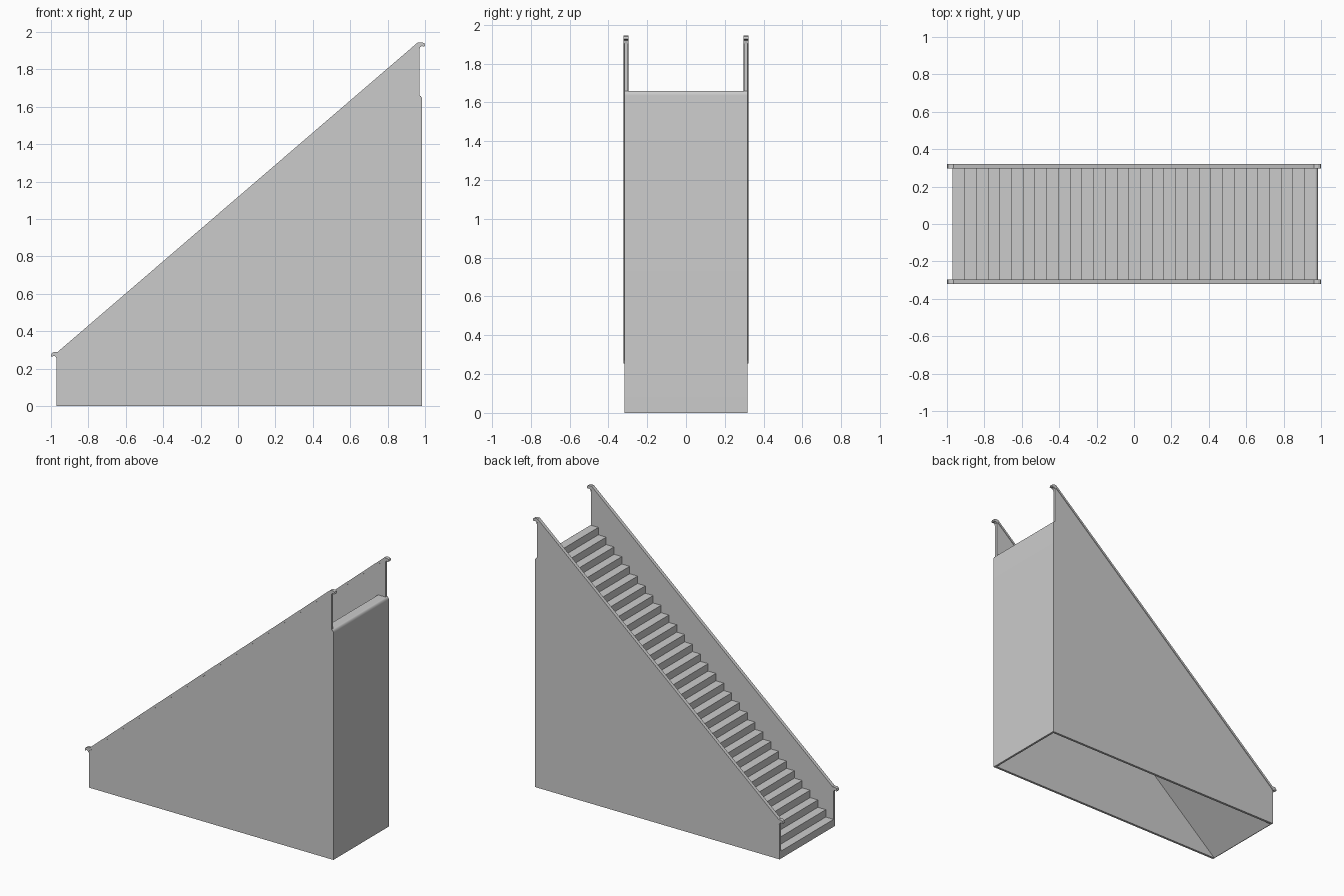
import bpy
import bmesh
from math import sin, cos, pi, radians

cube = bpy.data.objects.get("Cube")
if cube:
    bpy.data.objects.remove(cube, do_unlink=True)

grey = bpy.data.materials.new("plain_grey")
grey.use_nodes = True
COLOUR = (0.6, 0.6, 0.6, 1)
grey.diffuse_color = COLOUR
grey.node_tree.nodes["Principled BSDF"].inputs["Base Color"].default_value = COLOUR


def prism(name, profile, y0, y1, smooth=False):
    """Extrude an x-z profile from y0 to y1."""
    bm = bmesh.new()
    face = bm.faces.new([bm.verts.new((x, y0, z)) for x, z in profile])
    out = bmesh.ops.extrude_face_region(bm, geom=[face])
    verts = [v for v in out["geom"] if isinstance(v, bmesh.types.BMVert)]
    bmesh.ops.translate(bm, verts=verts, vec=(0, y1 - y0, 0))
    bmesh.ops.recalc_face_normals(bm, faces=bm.faces)
    mesh = bpy.data.meshes.new(name)
    bm.to_mesh(mesh)
    bm.free()
    mesh.materials.append(grey)
    obj = bpy.data.objects.new(name, mesh)
    bpy.context.collection.objects.link(obj)
    if smooth:
        bpy.ops.object.select_all(action='DESELECT')
        obj.select_set(True)
        bpy.context.view_layer.objects.active = obj
        bpy.ops.object.shade_smooth_by_angle(angle=radians(40))
    return obj


LOW, HIGH, END = -0.97, 0.97, 0.985
STEPS, TOP = 31, 1.66
RUN, RISE = 0.0627, TOP / STEPS
INNER, OUTER = 0.30, 0.317

# Staircase: stepped top over a flat sloping underside
stairs = [(LOW, 0)]
for i in range(STEPS):
    x, z = LOW + i * RUN, (i + 1) * RISE
    stairs.append((x, z))
    stairs.append((min(x + RUN, HIGH), z))
stairs += [(HIGH, TOP - 0.02), (HIGH - RUN, TOP - RISE - 0.004), (LOW + 0.004, 0)]
prism("stairs", stairs, -INNER, INNER)

# Tall end panel with a rounded top edge
end = [(HIGH, 0), (END, 0)]
for i in range(7):
    a = i / 6 * pi / 2
    end.append((HIGH + 0.015 * cos(a), TOP - 0.025 + 0.025 * sin(a)))
prism("end_panel", end, -OUTER, OUTER, smooth=True)

# Side panels and their handrails with hooked ends
wall = [(LOW, 0), (HIGH, 0), (HIGH, 1.935), (LOW, 0.272)]
rail = [(-1, 0.270), (-0.995, 0.283), (-0.985, 0.289), (-0.965, 0.289),
        (0.962, 1.945), (0.985, 1.945), (0.996, 1.940), (1, 1.927),
        (0.994, 1.922), (0.982, 1.925), (0.973, 1.918), (0.970, 1.905),
        (0.962, 1.925), (-0.962, 0.269), (-0.970, 0.255),
        (-0.976, 0.265), (-0.985, 0.269), (-0.996, 0.263)]
for side, s in (("left", 1), ("right", -1)):
    label = "back" if s > 0 else "front"
    prism(label + "_side_panel", wall, s * INNER, s * OUTER)
    prism(label + "_handrail", rail, s * 0.296, s * 0.321)
